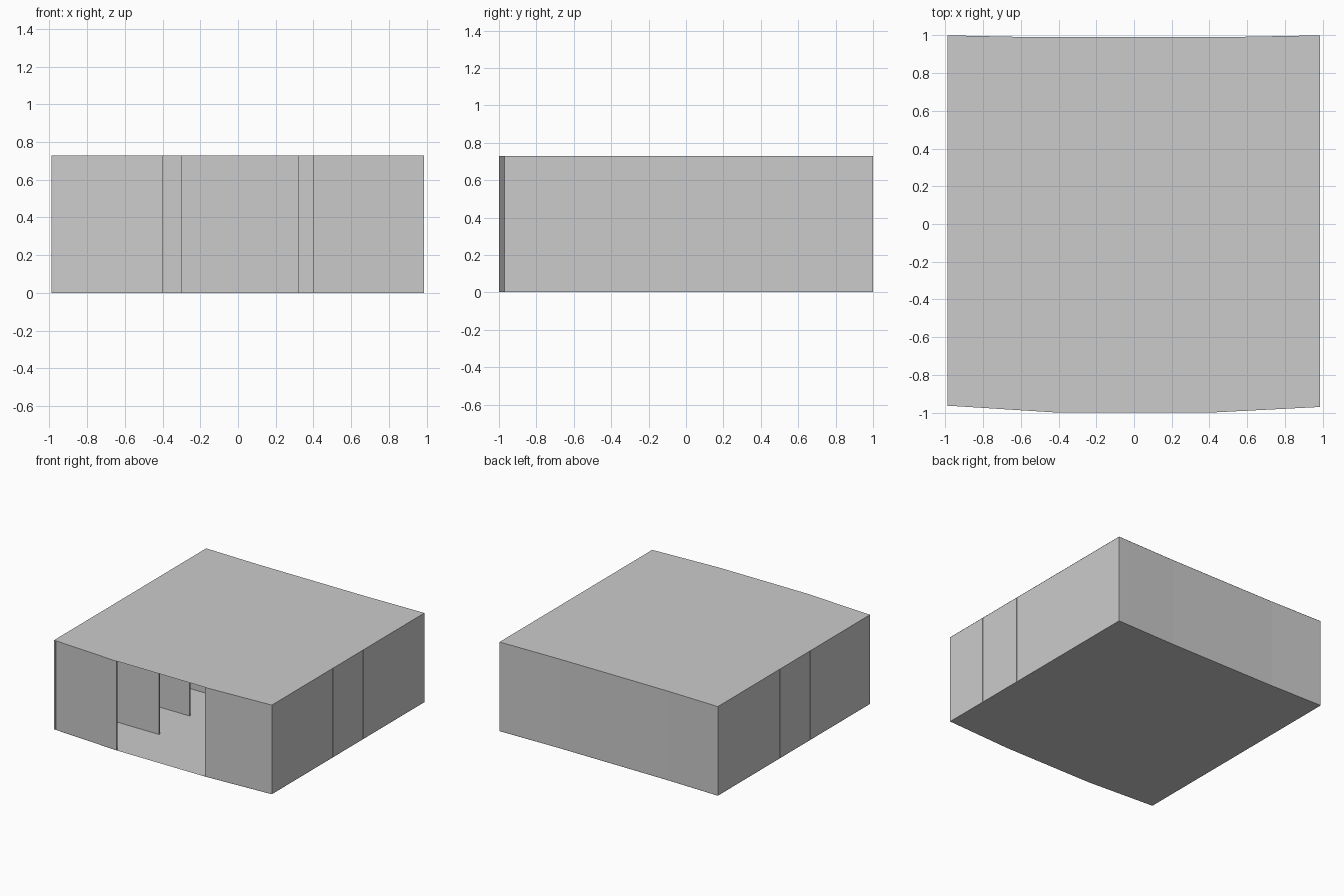
import bpy
import bmesh
from mathutils import Vector

if "Cube" in bpy.data.objects:
    bpy.data.objects.remove(bpy.data.objects["Cube"])

H = 0.73           # overall height
T = 0.015          # wall thickness
EPS = 0.001        # keeps wall ends just inside floor and roof
BACK_Y, FRONT_Y = 1.0, -1.0
SIDE = 0.985

# Plan outline, counter-clockwise from the front left corner
OUTLINE = [(-0.988, -0.963), (-0.40, -1.0), (0.40, -1.0), (SIDE, -0.97),
           (SIDE, BACK_Y), (0.45, 0.99), (-0.52, 0.99), (-0.988, BACK_Y)]


def prism(name, pts, z0, z1=None):
    """Flat sheet from a plan polygon, or a solid when z1 is given."""
    bm = bmesh.new()
    face = bm.faces.new([bm.verts.new((x, y, z0)) for x, y in pts])
    if z1 is not None:
        new = bmesh.ops.extrude_face_region(bm, geom=[face])["geom"]
        verts = [g for g in new if isinstance(g, bmesh.types.BMVert)]
        bmesh.ops.translate(bm, verts=verts, vec=(0, 0, z1 - z0))
        bmesh.ops.recalc_face_normals(bm, faces=bm.faces)
    mesh = bpy.data.meshes.new(name)
    bm.to_mesh(mesh)
    bm.free()
    ob = bpy.data.objects.new(name, mesh)
    bpy.context.collection.objects.link(ob)
    return ob


def panel(name, a, b):
    """Upright panel along a-b with its thickness to the left (inside)."""
    a, b = Vector(a), Vector(b)
    d = (b - a).normalized()
    n = Vector((-d.y, d.x)) * T
    return prism(name, [a, b, b + n, a + n], EPS, H - EPS)


# Floor and roof sheets
prism("floor", list(reversed(OUTLINE)), 0)
prism("roof", OUTLINE, H)

# Front panels either side of the full-height doorway
panel("front_panel_left", OUTLINE[0], OUTLINE[1])
panel("front_panel_right", OUTLINE[2], OUTLINE[3])

# Slightly dished back wall
for i in range(4, 7):
    panel(f"back_panel_{i - 3}", OUTLINE[i], OUTLINE[i + 1])

# Stall dividers, leaving a central aisle
dividers = [-0.593, -0.197, 0.199, 0.595]
for i, y in enumerate(dividers, 1):
    for side, x0, x1 in (("left", -0.985, -0.30), ("right", 0.32, 0.982)):
        prism(f"divider_{side}_{i}", [(x0, y), (x1, y), (x1, y + T), (x0, y + T)],
              EPS, H - EPS)

# Side panels between the dividers
starts = [-0.965] + [y + T for y in dividers]
ends = dividers + [BACK_Y]
for i, (y0, y1) in enumerate(zip(starts, ends), 1):
    panel(f"side_panel_right_{i}", (SIDE, y0), (SIDE, y1))
    panel(f"side_panel_left_{i}", (-0.988, y1), (-0.988, y0))
